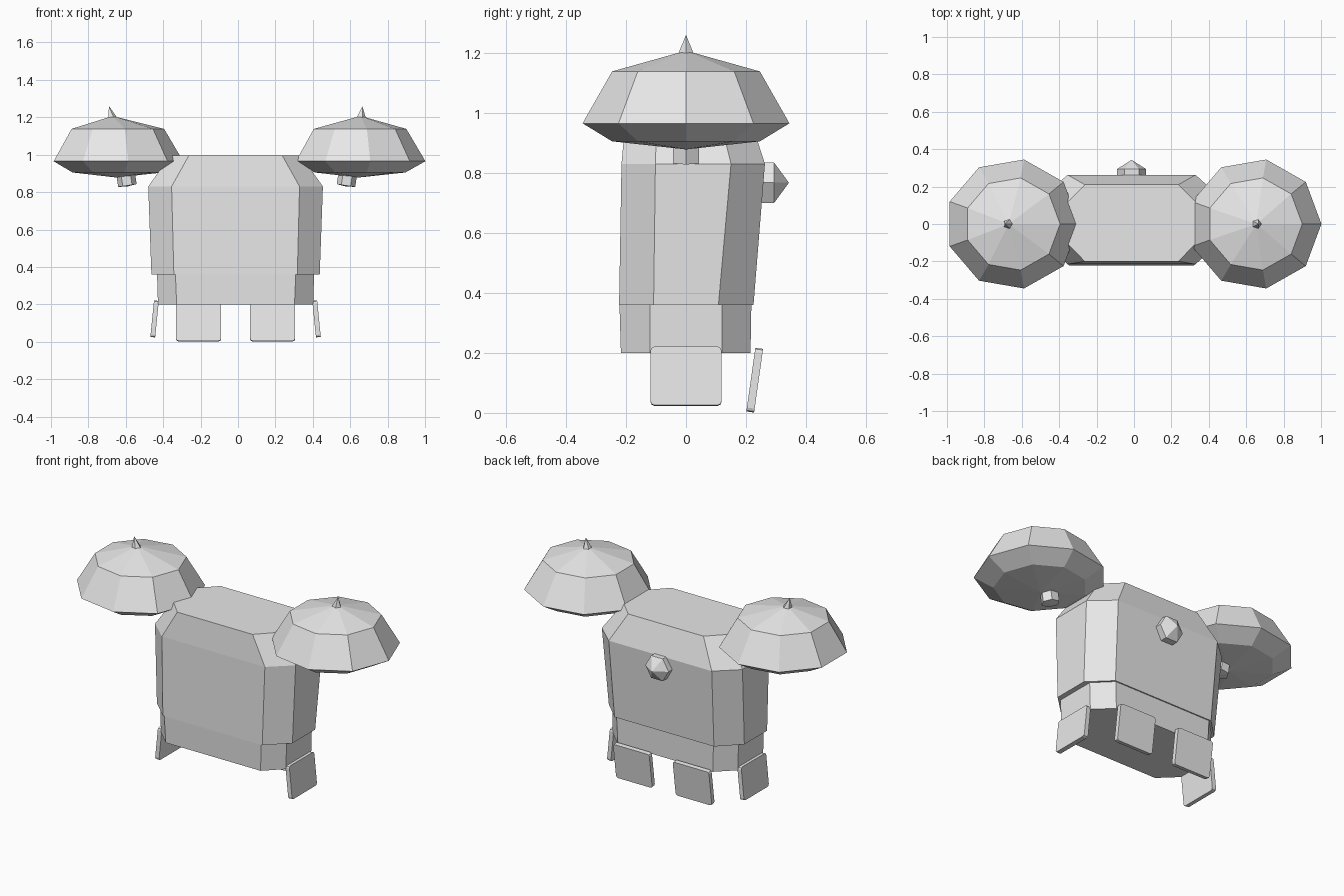
import bpy, bmesh, math
from mathutils import Matrix, Vector

cube = bpy.data.objects.get("Cube")
if cube:
    bpy.data.objects.remove(cube, do_unlink=True)

CX = -0.013  # centre line of the torso

metal = bpy.data.materials.new("light_grey")
metal.use_nodes = True
metal.diffuse_color = (0.8, 0.8, 0.8, 1)
metal.node_tree.nodes["Principled BSDF"].inputs["Base Color"].default_value = (0.8, 0.8, 0.8, 1)


def make(name, bm):
    bmesh.ops.recalc_face_normals(bm, faces=bm.faces[:])
    mesh = bpy.data.meshes.new(name)
    bm.to_mesh(mesh)
    bm.free()
    mesh.materials.append(metal)
    obj = bpy.data.objects.new(name, mesh)
    bpy.context.collection.objects.link(obj)
    return obj


def loft(name, rings, bottom_tip=None, top_tip=None):
    """Skin a stack of point rings, closing the ends with a cap or a tip."""
    bm = bmesh.new()
    loops = [[bm.verts.new(p) for p in ring] for ring in rings]
    n = len(loops[0])
    for low, high in zip(loops, loops[1:]):
        for i in range(n):
            j = (i + 1) % n
            bm.faces.new((low[i], low[j], high[j], high[i]))
    for loop, tip in ((loops[0], bottom_tip), (loops[-1], top_tip)):
        if tip is None:
            bm.faces.new(loop)
        else:
            point = bm.verts.new(tip)
            for i in range(n):
                bm.faces.new((loop[i], loop[(i + 1) % n], point))
    return make(name, bm)


def octagon(z, a, b, front, side_front, side_back, back):
    """Chamfered box section: a is the half width in front, b at the sides."""
    half = [(a, front), (b, side_front), (b, side_back), (a, back)]
    pts = half + [(-x, y) for x, y in reversed(half)]
    return [(CX + x, y, z) for x, y in pts]


def polygon(n, rx, ry, z, cx=0):
    return [(cx + rx * math.cos(math.tau * i / n), ry * math.sin(math.tau * i / n), z)
            for i in range(n)]


# Torso and waist
loft("torso", [octagon(0.36, 0.33, 0.45, -0.223, -0.108, 0.108, 0.225),
               octagon(0.83, 0.342, 0.467, -0.215, -0.102, 0.15, 0.263),
               octagon(0.995, 0.25, 0.35, -0.2, -0.097, 0.11, 0.21)])
loft("waist", [octagon(0.2, 0.315, 0.415, -0.217, -0.12, 0.12, 0.215),
               octagon(0.37, 0.322, 0.42, -0.222, -0.12, 0.12, 0.218)])

# Shoulder domes, each with a spike on top and a stud below
for side, cx, lean in (("right", -0.65, -0.02), ("left", 0.645, 0.01)):
    loft(side + "_shoulder_dome",
         [polygon(9, 0.25, 0.25, 0.905, cx), polygon(9, 0.357, 0.35, 0.965, cx),
          polygon(9, 0.255, 0.25, 1.138, cx)],
         bottom_tip=(cx, 0, 0.878), top_tip=(cx + lean, 0, 1.207))
    tip_x = cx + lean
    loft(side + "_shoulder_spike", [polygon(5, 0.03, 0.03, 1.19, tip_x)],
         top_tip=(tip_x + lean, 0, 1.26))
    stud = loft(side + "_shoulder_stud", [polygon(6, 0.05, 0.05, -0.025),
                                          polygon(6, 0.05, 0.05, 0.05)],
                bottom_tip=(0, 0, -0.03))
    sign = 1 if cx > 0 else -1
    stud.data.transform(Matrix.Translation((sign * 0.588 - 0.007, 0, 0.86))
                        @ Matrix.Rotation(sign * 0.15, 4, "Y"))

# Six-sided stud on the back
back_stud = loft("back_stud", [polygon(6, 0.077, 0.077, 0.24), polygon(6, 0.077, 0.077, 0.294)],
                 top_tip=(0, 0, 0.343))
back_stud.data.transform(Matrix.Translation((CX, 0, 0.767)) @ Matrix.Rotation(-math.pi / 2, 4, "X"))


def flap(name, location, size, turn, tilt):
    """Thin tilted plate with clipped corners, facing +y before turning."""
    bm = bmesh.new()
    bmesh.ops.create_cube(bm, size=1)
    bmesh.ops.scale(bm, vec=size, verts=bm.verts[:])
    corners = [e for e in bm.edges
               if abs((e.verts[0].co - e.verts[1].co).normalized().y) > 0.9]
    bmesh.ops.bevel(bm, geom=corners, offset=0.013, segments=2, profile=0.5, affect="EDGES")
    bm.transform(Matrix.Translation(Vector(location)) @ Matrix.Rotation(turn, 4, "Z")
                 @ Matrix.Rotation(tilt, 4, "X"))
    make(name, bm)


# Hanging flaps: two behind, one on each side
for side, sign in (("right", -1), ("left", 1)):
    flap(side + "_back_flap", (CX + sign * 0.198, 0.229, 0.109), (0.24, 0.026, 0.214), 0, -0.14)
    flap(side + "_side_flap", (CX + sign * 0.433, 0, 0.122), (0.236, 0.026, 0.196),
         -sign * math.pi / 2, 0.1)
